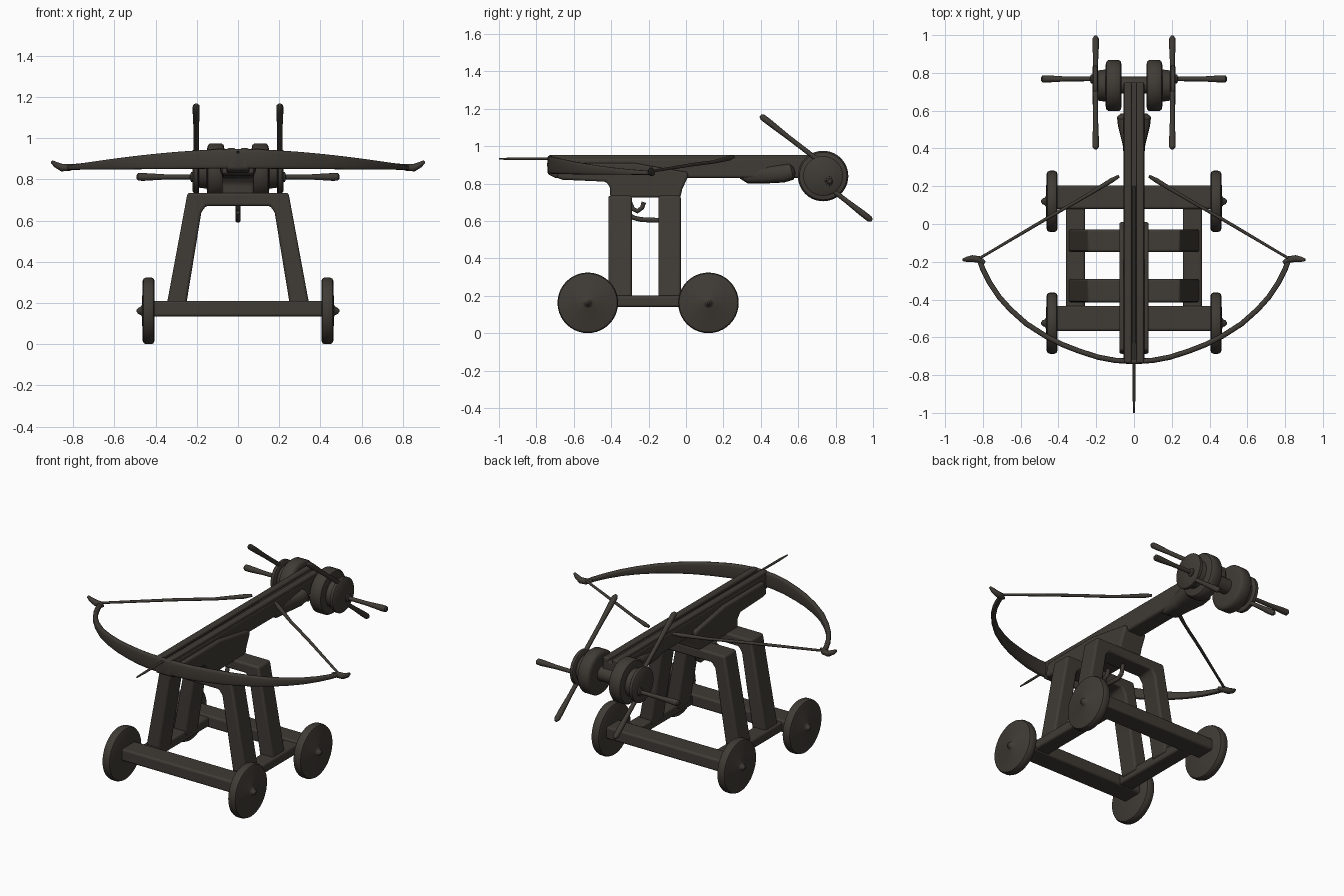
import bpy, bmesh, math
from mathutils import Vector

if "Cube" in bpy.data.objects:
    bpy.data.objects.remove(bpy.data.objects["Cube"])

wood = bpy.data.materials.new("dark weathered wood")
wood.diffuse_color = (0.05, 0.043, 0.035, 1)
wood.use_nodes = True
wood.node_tree.nodes["Principled BSDF"].inputs["Base Color"].default_value = wood.diffuse_color


def finish(name, bm, bevel=0.0, angle=40):
    bmesh.ops.recalc_face_normals(bm, faces=bm.faces[:])
    me = bpy.data.meshes.new(name)
    bm.to_mesh(me)
    bm.free()
    me.materials.append(wood)
    ob = bpy.data.objects.new(name, me)
    bpy.context.collection.objects.link(ob)
    if bevel:
        mod = ob.modifiers.new("bevel", 'BEVEL')
        mod.width, mod.segments, mod.limit_method = bevel, 3, 'ANGLE'
    bpy.ops.object.select_all(action='DESELECT')
    ob.select_set(True)
    bpy.context.view_layer.objects.active = ob
    bpy.ops.object.shade_smooth_by_angle(angle=math.radians(angle))
    return ob


def prism(name, profile, axis, lo, hi, bevel=0.012):
    """Extrude a profile: (y, z) along x, or (x, z) along y."""
    bm = bmesh.new()
    place = (lambda p: (lo, *p)) if axis == 'x' else (lambda p: (p[0], lo, p[1]))
    face = bm.faces.new([bm.verts.new(place(p)) for p in profile])
    ext = bmesh.ops.extrude_face_region(bm, geom=[face])
    move = (hi - lo, 0, 0) if axis == 'x' else (0, hi - lo, 0)
    bmesh.ops.translate(bm, vec=move, verts=[v for v in ext['geom'] if isinstance(v, bmesh.types.BMVert)])
    return finish(name, bm, bevel)


def box(name, x0, x1, y0, y1, z0, z1, bevel=0.012):
    return prism(name, [(y0, z0), (y1, z0), (y1, z1), (y0, z1)], 'x', x0, x1, bevel)


def lathe_x(name, profile, y, z, side=1, n=40):
    """Turn (x, radius) rings around an axis parallel to x."""
    bm = bmesh.new()
    rings = [[bm.verts.new((side * x, y + r * math.cos(math.tau * i / n), z + r * math.sin(math.tau * i / n)))
              for i in range(n)] for x, r in profile]
    for a, b in zip(rings, rings[1:]):
        for i in range(n):
            bm.faces.new((a[i], a[(i + 1) % n], b[(i + 1) % n], b[i]))
    bm.faces.new(rings[0])
    bm.faces.new(rings[-1])
    return finish(name, bm)


def loft(name, path, radii, power=1.0, n=16):
    """Sweep a section (half width, half height) along a path."""
    pts = [Vector(p) for p in path]
    bm = bmesh.new()
    rings = []
    for k, p in enumerate(pts):
        t = (pts[min(k + 1, len(pts) - 1)] - pts[max(k - 1, 0)]).normalized()
        s = t.cross(Vector((0, 0, 1))).normalized()
        u = s.cross(t)
        ring = []
        for i in range(n):
            c, d = math.cos(math.tau * i / n), math.sin(math.tau * i / n)
            c, d = math.copysign(abs(c) ** power, c), math.copysign(abs(d) ** power, d)
            ring.append(bm.verts.new(p + s * c * radii[k][0] + u * d * radii[k][1]))
        rings.append(ring)
    for a, b in zip(rings, rings[1:]):
        for i in range(n):
            bm.faces.new((a[i], a[(i + 1) % n], b[(i + 1) % n], b[i]))
    bm.faces.new(rings[0])
    bm.faces.new(rings[-1])
    return finish(name, bm, angle=50)


def rod(name, path, radii):
    return loft(name, path, [(r, r) for r in radii], n=12)


# Carriage: axle beams, side rails, A-shaped frames
for label, y0, y1 in (("front", -0.566, -0.434), ("rear", 0.08, 0.205)):
    box(label + "_axle_beam", -0.415, 0.415, y0, y1, 0.135, 0.21)
for s, label in ((-1, "left"), (1, "right")):
    box(label + "_side_rail", *sorted((s * 0.26, s * 0.36)), -0.45, 0.1, 0.14, 0.2)
frame = [(-0.35, 0.17), (-0.245, 0.735), (0.245, 0.735), (0.35, 0.17),
         (0.255, 0.17), (0.178, 0.64), (0.155, 0.672), (-0.155, 0.672), (-0.178, 0.64), (-0.255, 0.17)]
for label, y0, y1 in (("front", -0.415, -0.29), ("rear", -0.148, -0.028)):
    prism(label + "_leg_frame", frame, 'y', y0, y1)

# Wheels with small hub pins
wheel = [(0.405, 0.145), (0.41, 0.157), (0.42, 0.162), (0.445, 0.162), (0.458, 0.157), (0.463, 0.145),
         (0.466, 0.03), (0.472, 0.02), (0.483, 0.016), (0.492, 0.006)]
for s, side in ((-1, "left"), (1, "right")):
    for label, y in (("front", -0.525), ("rear", 0.12)):
        lathe_x(f"{label}_{side}_wheel", wheel, y, 0.162, s)

# Stock, with two rails leaving a bolt groove
prism("stock", [(-0.74, 0.85), (-0.70, 0.83), (0.62, 0.83), (0.75, 0.86), (0.75, 0.935), (-0.74, 0.935)],
      'x', -0.055, 0.055)
for s, side in ((-1, "left"), (1, "right")):
    box(side + "_groove_rail", *sorted((s * 0.012, s * 0.052)), -0.735, 0.75, 0.92, 0.952, 0.008)
prism("belly_and_pedestal", [(-0.69, 0.83), (-0.66, 0.82), (-0.43, 0.81), (-0.405, 0.78), (-0.405, 0.725),
      (-0.03, 0.725), (-0.02, 0.77), (0.01, 0.835), (0.01, 0.86), (-0.28, 0.91), (-0.67, 0.91)], 'x', -0.078, 0.078)
loft("rear_stock_swell", [(0, 0.29, 0.845), (0, 0.33, 0.845), (0, 0.42, 0.848), (0, 0.52, 0.855), (0, 0.565, 0.865), (0, 0.58, 0.87)],
     [(0.045, 0.02), (0.052, 0.045), (0.06, 0.048), (0.085, 0.05), (0.09, 0.045), (0.075, 0.02)], 0.6)

# Bow limbs, horn tips and drawn string
half = [(0.1, -0.722), (0.19, -0.705), (0.29, -0.673), (0.38, -0.638), (0.47, -0.592), (0.57, -0.528),
        (0.655, -0.452), (0.715, -0.385), (0.765, -0.31), (0.8, -0.24), (0.82, -0.185)]
plan = [(-x, y) for x, y in reversed(half)] + [(0, -0.728)] + half
path, radii = [], []
for x, y in plan:
    top = 0.948 - 0.08 * (abs(x) / 0.82) ** 1.7
    bottom = 0.853 - 0.008 * abs(x)
    path.append((x, y, (top + bottom) / 2))
    radii.append((0.014, (top - bottom) / 2))
loft("bow", path, radii, 0.5)
for s, side in ((-1, "left"), (1, "right")):
    rod(side + "_bow_tip", [(s * 0.79, -0.205, 0.862), (s * 0.82, -0.188, 0.858), (s * 0.855, -0.183, 0.857),
        (s * 0.885, -0.187, 0.872), (s * 0.905, -0.19, 0.887)], [0.008, 0.018, 0.018, 0.014, 0.007])
    rod(side + "_bow_string", [(s * 0.815, -0.18, 0.866), (s * 0.46, 0.03, 0.9), (s * 0.26, 0.145, 0.915),
        (s * 0.12, 0.23, 0.935), (s * 0.08, 0.253, 0.943)], [0.007, 0.009, 0.009, 0.013, 0.008])

# Bolt lying in the groove
rod("bolt", [(0, -1.0, 0.932), (0, -0.93, 0.932), (0, 0.2, 0.938)], [0.004, 0.007, 0.007])

# Trigger lever below the pedestal
rod("trigger", [(0, -0.30, 0.7), (0, -0.285, 0.665), (0, -0.26, 0.652), (0, -0.235, 0.67), (0, -0.225, 0.7)],
    [0.012, 0.012, 0.012, 0.012, 0.012])
rod("trigger_lever", [(0, -0.31, 0.64), (0, -0.28, 0.617), (0, -0.24, 0.607), (0, -0.14, 0.603), (0, -0.11, 0.62), (0, -0.09, 0.7)],
    [0.01, 0.012, 0.013, 0.013, 0.012, 0.012])

# Winch: shaft, drums, outer plates, spokes and end grips
lathe_x("winch_shaft", [(-0.2, 0.045), (0.2, 0.045)], 0.735, 0.84)
drum = [(0.066, 0.11), (0.07, 0.127), (0.08, 0.135), (0.135, 0.135), (0.146, 0.127), (0.15, 0.11),
        (0.152, 0.085), (0.19, 0.08), (0.191, 0.098), (0.196, 0.106), (0.214, 0.106), (0.22, 0.098)]
grip = [(0.2, 0.026), (0.228, 0.024), (0.232, 0.012), (0.36, 0.013), (0.46, 0.019), (0.485, 0.018), (0.492, 0.01)]
for s, side in ((-1, "left"), (1, "right")):
    lathe_x(side + "_winch_drum", drum, 0.733, 0.84, s)
    lathe_x(side + "_winch_grip", grip, 0.768, 0.812, s, 16)
    x = s * 0.203
    rod(side + "_upper_spoke", [(x, 0.398, 1.163), (x, 0.41, 1.154), (x, 0.45, 1.123), (x, 0.55, 1.045), (x, 0.70, 0.93)],
        [0.008, 0.017, 0.017, 0.013, 0.013])
    rod(side + "_lower_spoke", [(x, 0.76, 0.783), (x, 0.86, 0.705), (x, 0.94, 0.643), (x, 0.98, 0.612), (x, 0.994, 0.602)],
        [0.013, 0.013, 0.017, 0.017, 0.008])
